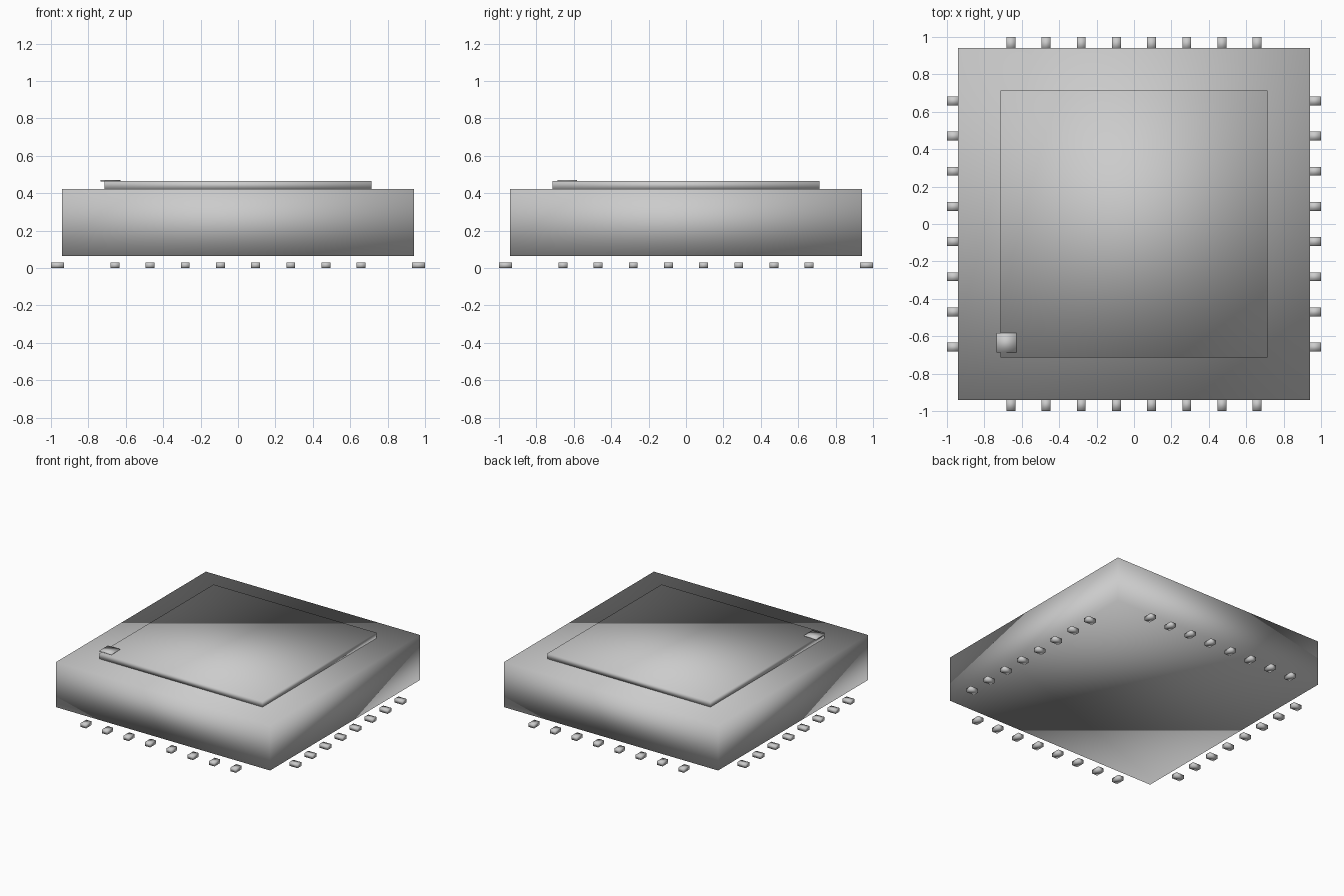
import bpy

cube = bpy.data.objects.get("Cube")
if cube:
    bpy.data.objects.remove(cube, do_unlink=True)

grey = bpy.data.materials.new("plain grey")
grey.use_nodes = True
colour = (0.6, 0.6, 0.6, 1)
grey.diffuse_color = colour
grey.node_tree.nodes["Principled BSDF"].inputs["Base Color"].default_value = colour


def box(name, centre, size):
    """Smooth-shaded box with its corners shared."""
    bpy.ops.mesh.primitive_cube_add(size=1, location=centre)
    obj = bpy.context.object
    obj.name = name
    obj.scale = size
    bpy.ops.object.transform_apply(location=False, rotation=False, scale=True)
    bpy.ops.object.shade_smooth()
    obj.data.materials.append(grey)
    return obj


# Chip package, raised lid and corner marker
box("body", (0, 0, 0.243), (1.88, 1.88, 0.357))
box("lid", (0, 0, 0.443), (1.43, 1.43, 0.045))
box("corner_marker", (-0.682, -0.635, 0.467), (0.106, 0.106, 0.009))

# Eight contact pads along each of the four sides
pitch = 0.188
for i in range(8):
    along = (i - 3.5) * pitch
    for side, label in ((-1, "front"), (1, "back")):
        box(f"{label}_pad_{i + 1}", (along, side * 0.965, 0.015), (0.047, 0.07, 0.03))
    for side, label in ((-1, "right"), (1, "left")):
        box(f"{label}_pad_{i + 1}", (side * 0.965, along, 0.015), (0.07, 0.047, 0.03))
